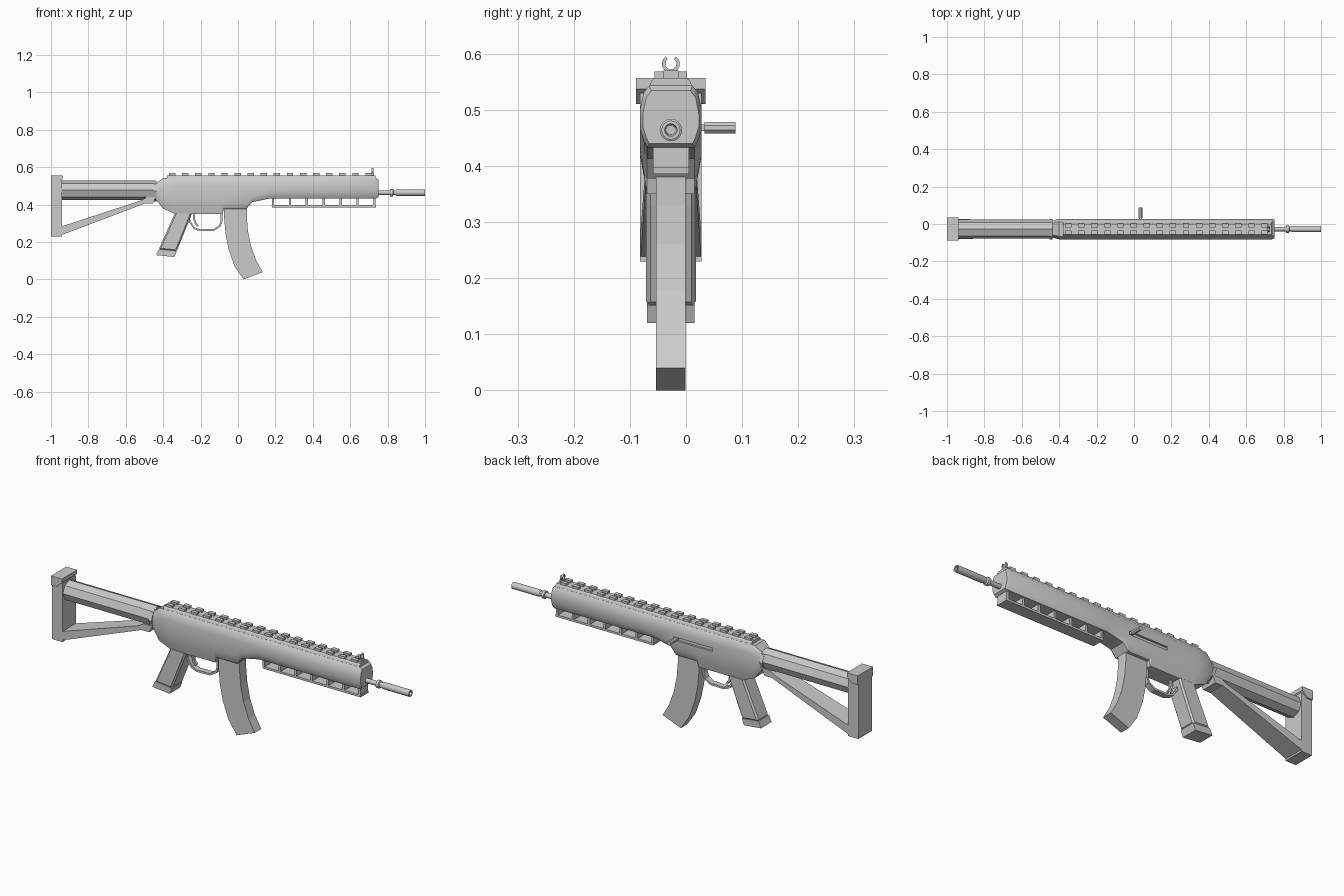
import bpy, bmesh, math
from mathutils import Vector

if "Cube" in bpy.data.objects:
    bpy.data.objects.remove(bpy.data.objects["Cube"])

C = -0.027  # y of the centre plane


def make(name, verts, faces, bevel=0, smooth=None):
    bm = bmesh.new()
    vs = [bm.verts.new(v) for v in verts]
    for f in faces:
        bm.faces.new([vs[i] for i in f])
    bmesh.ops.recalc_face_normals(bm, faces=bm.faces)
    me = bpy.data.meshes.new(name)
    bm.to_mesh(me)
    bm.free()
    ob = bpy.data.objects.new(name, me)
    bpy.context.collection.objects.link(ob)
    if bevel:
        m = ob.modifiers.new("bevel", 'BEVEL')
        m.width, m.segments, m.limit_method = bevel, 1, 'ANGLE'
    if smooth:
        bpy.ops.object.select_all(action='DESELECT')
        ob.select_set(True)
        bpy.context.view_layer.objects.active = ob
        bpy.ops.object.shade_smooth_by_angle(angle=math.radians(smooth))
    return ob


def loft(name, rings, smooth=None, closed=False):
    n, k = len(rings[0]), len(rings)
    faces = [(r * n + i, r * n + (i + 1) % n, (r + 1) % k * n + (i + 1) % n, (r + 1) % k * n + i)
             for r in range(k if closed else k - 1) for i in range(n)]
    if not closed:
        faces += [tuple(range(n)), tuple(range((k - 1) * n, k * n))]
    return make(name, [p for r in rings for p in r], faces, smooth=smooth)


def prism(name, pts, width, y=C, bevel=0):
    """Extrude an (x, z) profile across y; width may be a function of x."""
    w = width if callable(width) else (lambda x: width)
    n = len(pts)
    verts = [(x, y + s * w(x) / 2, z) for s in (-1, 1) for x, z in pts]
    faces = [tuple(range(n)), tuple(range(n, 2 * n))]
    faces += [(i, (i + 1) % n, n + (i + 1) % n, n + i) for i in range(n)]
    return make(name, verts, faces, bevel)


def box(name, x0, x1, y0, y1, z0, z1):
    return prism(name, [(x0, z0), (x1, z0), (x1, z1), (x0, z1)], y1 - y0, (y0 + y1) / 2)


def ribbon(name, pts, thick, width):
    """Thin strip following an (x, z) path."""
    outer, inner = [], []
    for i, p in enumerate(pts):
        a, b = Vector(pts[max(i - 1, 0)]), Vector(pts[min(i + 1, len(pts) - 1)])
        d = (b - a).normalized()
        n = Vector((-d.y, d.x)) * thick / 2
        outer.append(tuple(Vector(p) + n))
        inner.append(tuple(Vector(p) - n))
    return prism(name, outer + inner[::-1], width)


def turned(name, profile, z, n, smooth=None, closed=False):
    """Revolve an (x, radius) profile about the x direction."""
    rings = [[(x, C + r * math.cos(2 * math.pi * i / n), z + r * math.sin(2 * math.pi * i / n))
              for i in range(n)] for x, r in profile]
    return loft(name, rings, smooth, closed)


# Receiver and handguard shell: x, half width, top, side edge, lower edge, bottom
sections = [(-0.44, 0.044, 0.512, 0.46, 0.44, 0.428), (-0.40, 0.055, 0.543, 0.42, 0.39, 0.378),
            (-0.335, 0.055, 0.543, 0.42, 0.38, 0.35), (-0.082, 0.055, 0.543, 0.42, 0.38, 0.35),
            (-0.075, 0.055, 0.543, 0.42, 0.385, 0.378), (0.045, 0.055, 0.543, 0.42, 0.385, 0.378),
            (0.075, 0.055, 0.543, 0.44, 0.42, 0.413), (0.17, 0.055, 0.543, 0.465, 0.443, 0.433),
            (0.738, 0.055, 0.543, 0.465, 0.443, 0.433), (0.75, 0.050, 0.534, 0.47, 0.45, 0.440)]
rings = []
for x, h, t, a, b, c in sections:
    half = [(0.7 * h, t), (0.88 * h, t - 0.012), (h, t - 0.042), (h, a), (0.87 * h, b), (0.77 * h, c)]
    rings.append([(x, C + y, z) for y, z in half] + [(x, C - y, z) for y, z in half[::-1]])
receiver = loft("receiver", rings, 30)

# Slot for the charging handle
cutter = box("slot_cutter", -0.17, 0.05, C + 0.045, C + 0.08, 0.457, 0.475)
cutter.hide_render = True
cutter.hide_viewport = True
m = receiver.modifiers.new("slot", 'BOOLEAN')
m.operation, m.object, m.solver = 'DIFFERENCE', cutter, 'EXACT'

# Charging handle
ring = [(0.035 + 0.011 * math.cos(a), 0.468 + 0.011 * math.sin(a))
        for a in [math.pi * (i + 0.5) / 4 for i in range(8)]]
prism("charging_handle", ring, 0.055, 0.0605)
box("charging_handle_stem", 0.028, 0.042, 0.015, 0.04, 0.462, 0.474)

# Top rail base and two rows of teeth
base = [(-0.039, 0.540), (0.039, 0.540), (0.034, 0.552), (0.028, 0.557), (-0.028, 0.557), (-0.034, 0.552)]
loft("top_rail", [[(x, C + y, z) for y, z in base] for x in (-0.38, 0.735)])
for i in range(16):
    x = -0.352 + 0.07 * i
    for s in (-1, 1):
        box("rail_tooth", x - 0.017, x + 0.017, C + s * 0.019 - 0.01, C + s * 0.019 + 0.01, 0.553, 0.568)

# Front sight: post and open ring
box("sight_post", 0.712, 0.728, C - 0.014, C + 0.014, 0.55, 0.570)
arc = [math.radians(125 + 290 * i / 12) for i in range(13)]
loft("sight_ring", [[(x, C + r * math.cos(a), 0.582 + r * math.sin(a))
                     for x, r in ((0.715, 0.010), (0.725, 0.010), (0.725, 0.016), (0.715, 0.016))]
                    for a in arc])

# Lower handguard frame
prism("lower_rail_plate", [(0.183, 0.386), (0.738, 0.386), (0.739, 0.397), (0.180, 0.397)], 0.064)
for i in range(7):
    x = 0.187 + 0.0905 * i
    box("lower_rail_bar", x - 0.006, x + 0.006, C - 0.032, C + 0.032, 0.39, 0.436)

# Barrel and hollow muzzle
turned("barrel", [(0.73, 0.012), (0.805, 0.012), (0.812, 0.013), (0.814, 0.020), (0.828, 0.020),
                  (0.832, 0.013), (0.86, 0.012)], 0.464, 16, 40)
turned("muzzle", [(0.842, 0.008), (0.842, 0.015), (0.85, 0.017), (1.0, 0.017), (1.0, 0.011),
                  (0.95, 0.011)], 0.464, 16, 40, True)

# Magazine
prism("magazine", [(-0.075, 0.385), (-0.074, 0.33), (-0.066, 0.24), (-0.05, 0.16), (-0.018, 0.07),
                   (0.030, 0.0), (0.133, 0.04), (0.098, 0.10), (0.069, 0.18), (0.053, 0.26),
                   (0.047, 0.33), (0.047, 0.385)], 0.053)

# Pistol grip and its cap
prism("grip", [(-0.335, 0.36), (-0.245, 0.36), (-0.255, 0.33), (-0.328, 0.15), (-0.424, 0.16)], 0.089, bevel=0.008)
prism("grip_cap", [(-0.423, 0.162), (-0.327, 0.152), (-0.340, 0.12), (-0.438, 0.13)], 0.085)

# Trigger guard and trigger
ribbon("trigger_guard", [(-0.27, 0.345), (-0.258, 0.31), (-0.235, 0.275), (-0.205, 0.263), (-0.13, 0.265),
                         (-0.098, 0.285), (-0.088, 0.31), (-0.088, 0.36)], 0.010, 0.03)
ribbon("trigger", [(-0.232, 0.36), (-0.236, 0.33), (-0.230, 0.305), (-0.215, 0.285)], 0.010, 0.014)

# Octagonal stock tube and collar
turned("stock_tube", [(-0.95, 0.051), (-0.44, 0.051)], 0.477, 8)
turned("stock_collar", [(-0.452, 0.048), (-0.452, 0.055), (-0.435, 0.055), (-0.435, 0.048)], 0.472, 8)

# Butt plate with wider top cap
box("butt_plate", -0.999, -0.94, C - 0.055, C + 0.055, 0.23, 0.53)
prism("butt_cap", [(-1.0, 0.51), (-0.968, 0.51), (-0.938, 0.537), (-0.938, 0.557), (-1.0, 0.557)], 0.124)

# Diagonal stock strut, tapering forward
prism("stock_strut", [(-0.945, 0.237), (-0.5, 0.405), (-0.456, 0.405), (-0.44, 0.44), (-0.49, 0.44),
                      (-0.51, 0.425), (-0.945, 0.283)], lambda x: 0.108 - 0.05 * (x + 0.945))
